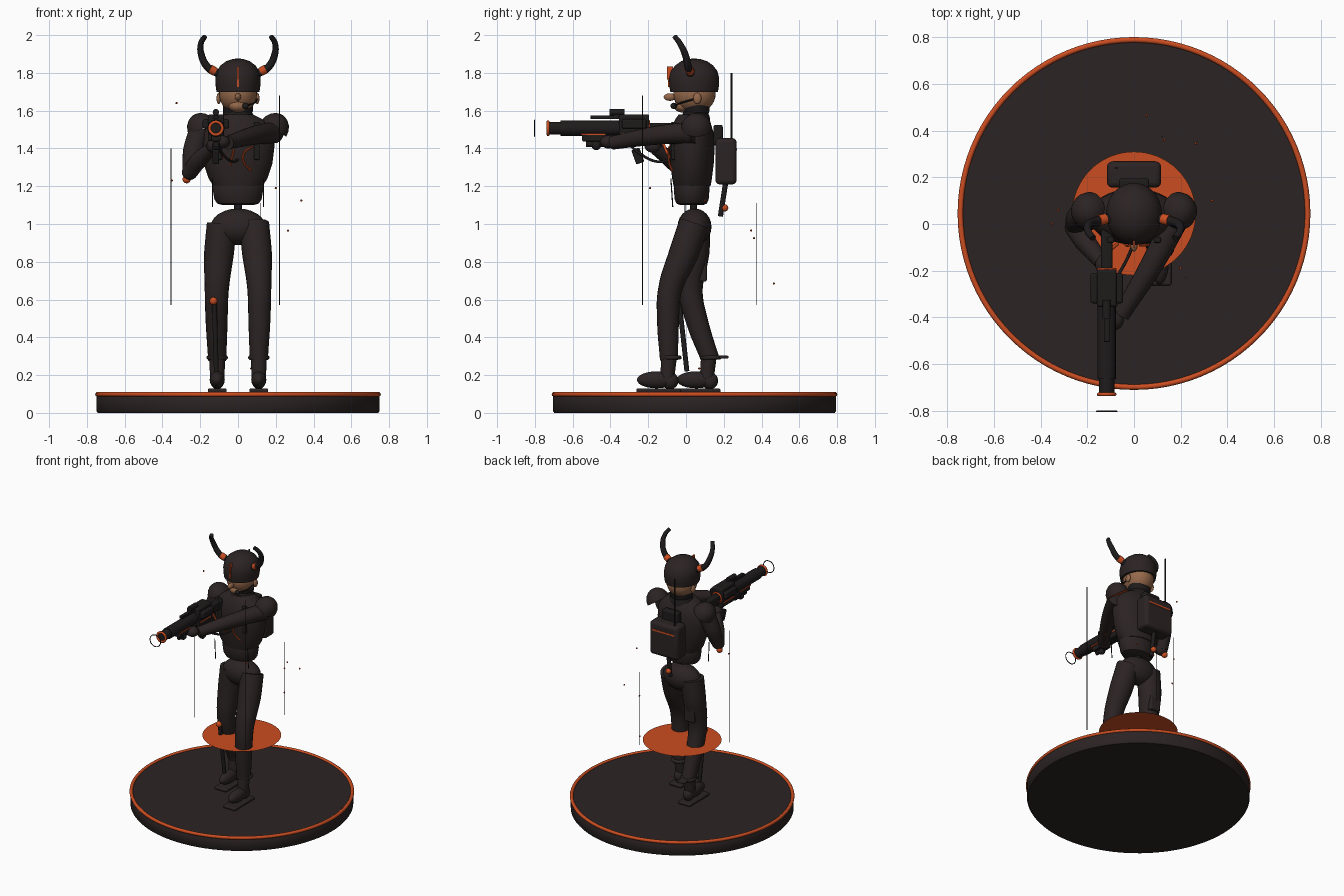
import bpy, bmesh, math
from mathutils import Vector

if "Cube" in bpy.data.objects:
    bpy.data.objects.remove(bpy.data.objects["Cube"])


def material(name, rgb):
    m = bpy.data.materials.new(name)
    m.use_nodes = True
    m.diffuse_color = (*rgb, 1)
    bsdf = next(n for n in m.node_tree.nodes if n.type == "BSDF_PRINCIPLED")
    bsdf.inputs["Base Color"].default_value = (*rgb, 1)
    return m


DARK = material("charcoal_brown", (.025, .017, .017))
BLACK = material("gun_black", (.013, .011, .011))
ORANGE = material("burnt_orange", (.6, .075, .015))
SKIN = material("skin", (.3, .14, .07))


def finish(name, mat, bevel=0):
    o = bpy.context.object
    o.name = name
    o.data.materials.clear()
    o.data.materials.append(mat)
    bpy.ops.object.transform_apply(location=False, rotation=False, scale=True)
    if bevel:
        b = o.modifiers.new("rounding", "BEVEL")
        b.width, b.segments = bevel, 3
    bpy.ops.object.shade_smooth_by_angle(angle=math.radians(40))
    return o


def activate(o):
    bpy.context.collection.objects.link(o)
    bpy.ops.object.select_all(action="DESELECT")
    o.select_set(True)
    bpy.context.view_layer.objects.active = o


def box(name, mat, loc, size, bevel=.006, rot=(0, 0, 0)):
    bpy.ops.mesh.primitive_cube_add(size=1, location=loc, rotation=rot)
    bpy.context.object.scale = size
    return finish(name, mat, bevel)


def ball(name, mat, loc, radii, seg=24):
    bpy.ops.mesh.primitive_uv_sphere_add(segments=seg, ring_count=seg // 2, location=loc)
    bpy.context.object.scale = radii if isinstance(radii, tuple) else (radii,) * 3
    return finish(name, mat)


def ring(name, mat, loc, big, small, rot=(0, 0, 0), seg=40):
    bpy.ops.mesh.primitive_torus_add(location=loc, rotation=rot, major_radius=big,
                                     minor_radius=small, major_segments=seg, minor_segments=10)
    return finish(name, mat)


def tube(name, mat, points, radii, res=5):
    """Round limb or cable through points; radii is one value or one per point."""
    cu = bpy.data.curves.new(name, "CURVE")
    cu.dimensions, cu.bevel_depth, cu.bevel_resolution = "3D", 1, res
    cu.use_fill_caps, cu.resolution_u = True, 8
    sp = cu.splines.new("BEZIER")
    sp.bezier_points.add(len(points) - 1)
    for i, (bp, p) in enumerate(zip(sp.bezier_points, points)):
        bp.co = p
        bp.radius = radii[i] if isinstance(radii, (list, tuple)) else radii
        bp.handle_left_type = bp.handle_right_type = "AUTO"
    activate(bpy.data.objects.new(name, cu))
    bpy.ops.object.convert(target="MESH")
    return finish(name, mat)


def loft(name, mat, rings, y=0, seg=40, loc=(0, 0, 0), rot=(0, 0, 0), base_mat=None):
    """Stacked ellipses given as (z, x radius, y radius), capped at both ends."""
    bm = bmesh.new()
    loops = [[bm.verts.new((rx * math.cos(a), y + ry * math.sin(a), z))
              for a in (math.tau * i / seg for i in range(seg))] for z, rx, ry in rings]
    for lo, hi in zip(loops, loops[1:]):
        for i in range(seg):
            j = (i + 1) % seg
            bm.faces.new((lo[i], lo[j], hi[j], hi[i]))
    bm.faces.new(loops[-1])
    cap = bm.faces.new(loops[0][::-1])
    me = bpy.data.meshes.new(name)
    bm.faces.index_update()
    cap_index = cap.index
    bm.to_mesh(me)
    bm.free()
    o = bpy.data.objects.new(name, me)
    o.location, o.rotation_euler = loc, rot
    activate(o)
    finish(name, mat)
    if base_mat:
        me.materials.append(base_mat)
        me.polygons[cap_index].material_index = 1
    return o


# Display base and floating disc
C = .045
loft("base", DARK, [(0, .742, .742), (.01, .75, .75), (.085, .75, .75), (.1, .74, .74)], C, 96)
ring("base_rim", ORANGE, (0, C, .098), .744, .012, seg=96)
bpy.ops.mesh.primitive_circle_add(vertices=64, radius=.265, fill_type="NGON", location=(0, C, .515))
finish("floating_disc", ORANGE)

# Legs and boots
ball("pelvis", DARK, (0, .045, .985), (.145, .09, .097))
LEGS = {
    "left": (1, -.09, [(.085, .042, 1.0), (.1, -.01, .85), (.113, -.085, .65), (.113, -.095, .48), (.11, -.09, .28)]),
    "right": (-1, .12, [(.085, .05, 1.0), (.1, .045, .85), (.113, .025, .64), (.113, .06, .48), (.11, .13, .28)]),
}
for side, (s, ay, path) in LEGS.items():
    path = [(s * x, y, z) for x, y, z in path]
    x = s * .11
    tube(side + "_leg", DARK, path, [.08, .079, .063, .058, .048], 8)
    ring(side + "_ankle_cuff", DARK, (x, ay + .01, .293), .045, .012)
    tube(side + "_boot_shaft", DARK, [(x, ay, .29), (x, ay - .01, .18)], [.042, .038])
    ball(side + "_boot", DARK, (x, ay - .065, .175), (.04, .105, .045))
    ball(side + "_boot_heel", DARK, (x, ay + .005, .17), (.037, .045, .045))
    box(side + "_sole", DARK, (x, ay - .055, .118), (.1, .235, .022), .008)
box("ankle_strap", DARK, (-.11, .19, .295), (.06, .07, .016))
box("thigh_pouch", DARK, (-.1, .085, .77), (.08, .05, .15), .01)
tube("leg_sheath", BLACK, [(-.125, -.035, .58), (-.115, .005, .22)], .013)
ball("leg_sheath_knob", ORANGE, (-.13, -.037, .592), .021, 16)

# Torso
tube("spine", BLACK, [(0, .04, 1.05), (0, .04, 1.13)], .02)
loft("belly", DARK, [(1.1, .08, .06), (1.108, .11, .08), (1.13, .125, .09), (1.19, .135, .095), (1.22, .13, .09)], .03)
loft("chest", DARK, [(1.2, .13, .098), (1.24, .155, .105), (1.32, .182, .115), (1.41, .193, .12),
                     (1.48, .19, .115), (1.53, .165, .1), (1.56, .12, .085), (1.58, .08, .07)], .032)
loft("collar", BLACK, [(1.52, .09, .08), (1.57, .085, .075), (1.6, .07, .06)], .05)
loft("scarf", BLACK, [(1.575, .065, .06), (1.6, .08, .07), (1.64, .08, .07), (1.65, .07, .06)], .055)
for s in (1, -1):
    tube("waist_strap", BLACK, [(s * .135, -.08, 1.24), (s * .135, -.07, 1.09)], .003, 2)
    box("harness_strap", BLACK, (s * .1, -.068, 1.44), (.03, .025, .2))
tube("chest_hose_left", ORANGE, [(.08, -.088, 1.41), (.035, -.092, 1.38), (.03, -.09, 1.33), (.07, -.072, 1.28)], .005, 2)
tube("chest_hose_right", ORANGE, [(-.02, -.094, 1.4), (-.03, -.093, 1.36), (-.04, -.086, 1.31)], .005, 2)

# Head and helmet
ball("neck", SKIN, (0, .055, 1.62), (.055, .055, .05))
ball("head", SKIN, (0, .045, 1.69), (.1, .112, .105), 32)
ball("nose", SKIN, (0, -.085, 1.672), (.016, .034, .02), 16)
ball("chin", SKIN, (0, -.015, 1.625), (.05, .05, .035))
loft("helmet", DARK, [(1.7, .114, .126), (1.73, .118, .131), (1.77, .12, .133), (1.81, .112, .123),
                      (1.84, .092, .1), (1.862, .062, .068), (1.873, .03, .033), (1.876, .005, .005)], .043)
box("helmet_stripe", ORANGE, (0, -.088, 1.775), (.008, .012, .1), 0)
box("helmet_fin", ORANGE, (0, -.085, 1.8), (.008, .03, .07), 0)
ball("microphone", BLACK, (.04, -.065, 1.625), .017, 16)
tube("microphone_arm", BLACK, [(.04, -.065, 1.625), (.085, -.03, 1.64), (.1, .04, 1.66)], .005, 2)
for s in (1, -1):
    ball("ear", SKIN, (s * .102, .06, 1.665), (.012, .022, .03), 16)
    path = [(s * .1, .025, 1.795), (s * .16, .012, 1.83), (s * .195, -.005, 1.9),
            (s * .195, -.035, 1.96), (s * .175, -.06, 1.993)]
    tube("horn", BLACK, path, [.022, .02, .018, .015, .013])
    tube("horn_band", ORANGE, [(s * .122, .022, 1.807), (s * .15, .015, 1.822)], .0235)

# Pauldrons with bright undersides
dome = [(.085 * math.sin(t), .078 * math.cos(t), .082 * math.cos(t))
        for t in (math.radians(a) for a in (0, 20, 40, 60, 75, 87))]
for s in (1, -1):
    loft("pauldron", DARK, dome, loc=(s * .19, .055, 1.505), rot=(0, s * math.radians(33), 0), base_mat=ORANGE)

# Arms and hands
tube("left_arm", DARK, [(.19, .045, 1.485), (.09, -.15, 1.47), (-.055, -.39, 1.43)], [.058, .05, .036], 8)
ball("left_hand", DARK, (-.085, -.41, 1.435), (.042, .045, .035))
tube("right_upper_arm", DARK, [(-.2, .045, 1.5), (-.235, .025, 1.39), (-.255, -.01, 1.275)], [.058, .056, .04], 8)
ball("right_elbow", DARK, (-.255, -.015, 1.275), .042)
ball("elbow_knob", ORANGE, (-.272, -.005, 1.237), .022, 16)
tube("right_forearm", DARK, [(-.255, -.015, 1.275), (-.21, -.075, 1.335), (-.14, -.16, 1.4)], [.042, .045, .034], 8)
ball("right_hand", DARK, (-.13, -.175, 1.415), (.036, .045, .038))

# Gun
G, H = -.117, 1.507


def along(name, mat, y0, y1, r, dz=0, dx=0):
    return tube(name, mat, [(G + dx, y0, H + dz), (G + dx, y1, H + dz)], r, 6)


along("gun_barrel", BLACK, -.73, -.3, .03)
along("gun_shroud", BLACK, -.665, -.32, .04)
along("gun_muzzle", BLACK, -.725, -.65, .034)
ring("muzzle_ring", ORANGE, (G, -.73, H), .034, .008, (math.pi / 2, 0, 0))
ring("blast_ring", BLACK, (G, -.803, H), .043, .003, (math.pi / 2, 0, 0))
box("gun_body", BLACK, (G, -.275, 1.51), (.085, .16, .14), .01)
box("gun_side_block", BLACK, (G, -.275, 1.53), (.14, .13, .05), .01)
box("gun_stock", BLACK, (G, -.12, 1.5), (.05, .2, .07), .012)
box("gun_foregrip", BLACK, (G, -.45, 1.455), (.05, .2, .035))
box("gun_rail", BLACK, (G, -.38, 1.565), (.025, .25, .02), .003)
along("gun_scope", BLACK, -.405, -.325, .017, .085)
box("scope_mount", BLACK, (G, -.365, 1.572), (.02, .03, .03), .003)
along("gun_underslung_tube", BLACK, -.53, -.4, .014, -.085)
ball("gun_front_grip", BLACK, (G, -.475, 1.415), (.022, .025, .024), 16)
box("gun_trim", ORANGE, (G, -.49, 1.475), (.058, .13, .008), 0)
for s in (1, -1):
    box("gun_body_trim", ORANGE, (G + s * .043, -.275, 1.477), (.006, .13, .008), 0)
ring("gun_rear_band", ORANGE, (G, -.195, H), .037, .006, (math.pi / 2, 0, 0))
box("gun_magazine", BLACK, (G, -.255, 1.36), (.035, .045, .08), .006, (.35, 0, 0))
tube("gun_cable", BLACK, [(G, -.31, 1.43), (-.08, -.24, 1.37), (-.03, -.15, 1.33), (.0, -.08, 1.34)], .007, 3)
tube("gun_hose", ORANGE, [(G, -.13, 1.46), (-.1, -.11, 1.4), (-.07, -.085, 1.35)], .007, 3)

# Backpack, antenna and blade sheath
box("backpack", DARK, (0, .212, 1.332), (.232, .112, .245), .022)
box("backpack_top", BLACK, (0, .17, 1.47), (.13, .05, .11), .012)
box("backpack_stripe", ORANGE, (0, .268, 1.395), (.18, .006, .012), 0)
tube("antenna", BLACK, [(-.075, .24, 1.44), (-.075, .24, 1.8)], .005, 2)
tube("back_sheath", BLACK, [(0, .21, 1.22), (0, .182, 1.04)], .014)
ball("back_sheath_knob", ORANGE, (0, .205, 1.085), .019, 16)

# Hanging threads and drifting sparks
for x, y, top in ((.22, -.23, 1.68), (-.355, -.005, 1.4), (.12, .375, 1.11)):
    tube("thread", DARK, [(x, y, .57), (x, y, top)], .0022, 1)
SPARKS = [(.335, .1, 1.125), (.265, .345, .965), (-.325, .06, 1.64), (.055, .465, .685),
          (.13, .36, .925), (.2, -.19, 1.19), (-.35, 0, 1.23), (.07, .07, .235)]
for p in SPARKS:
    ball("spark", ORANGE, p, .006, 8)
